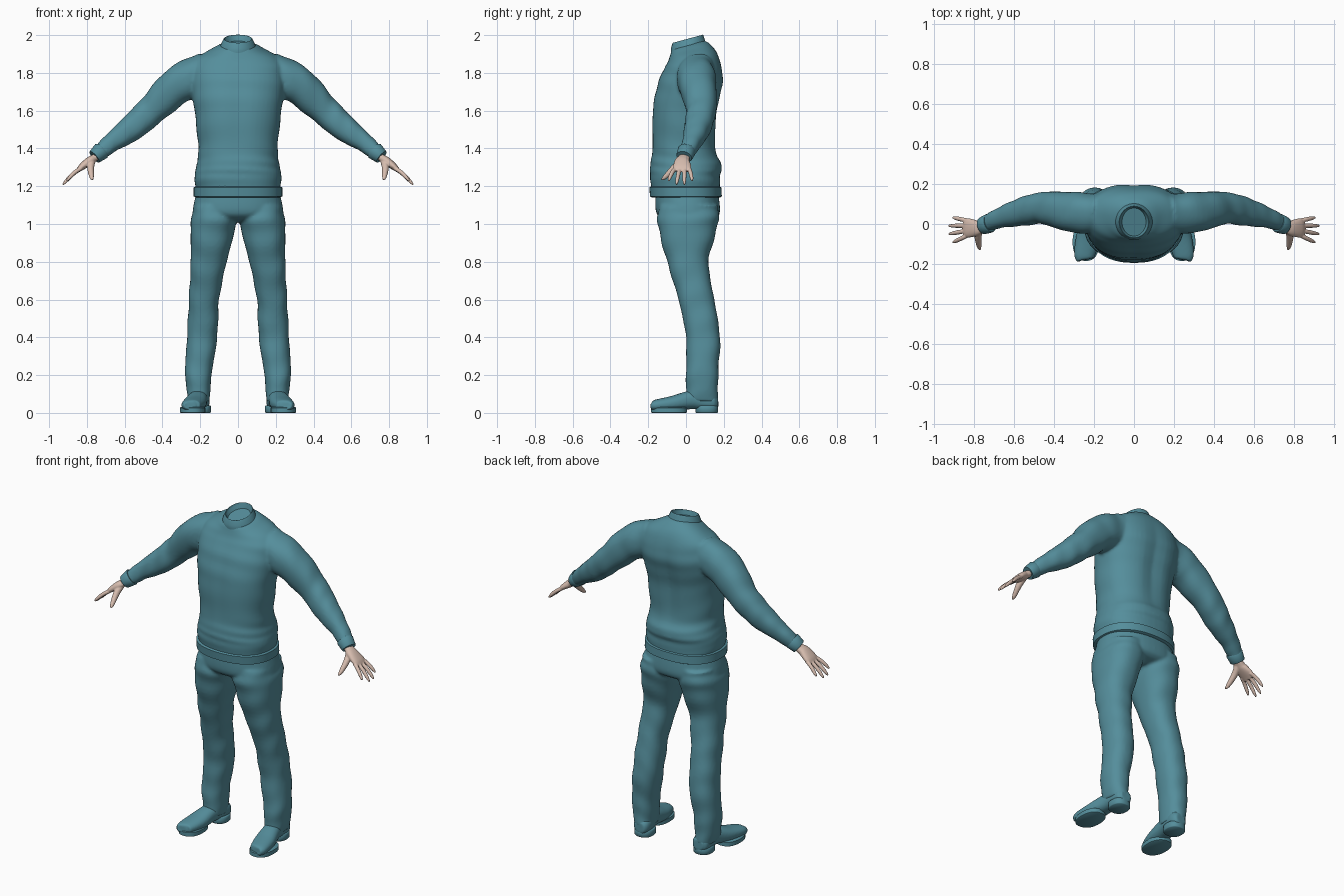
import bpy, bmesh, math
from mathutils import Vector

cube = bpy.data.objects.get("Cube")
if cube:
    bpy.data.objects.remove(cube, do_unlink=True)

ACROSS, DEPTH = Vector((1, 0, 0)), Vector((0, 1, 0))
SIDES = {"left": 1, "right": -1}


def material(name, rgb):
    mat = bpy.data.materials.new(name)
    mat.use_nodes = True
    mat.diffuse_color = (*rgb, 1)
    shader = next(node for node in mat.node_tree.nodes if node.type == 'BSDF_PRINCIPLED')
    shader.inputs["Base Color"].default_value = mat.diffuse_color
    return mat


TEAL = material("teal_cloth", (.09, .27, .33))
SKIN = material("skin", (.68, .51, .43))


def spline(rings, steps):
    """Smoothly interpolate ring tuples (x, y, z, half_width, half_depth)."""
    result = []
    for i in range(len(rings) - 1):
        before, start, end = rings[max(i - 1, 0)], rings[i], rings[i + 1]
        after = rings[min(i + 2, len(rings) - 1)]
        for s in range(steps):
            t = s / steps
            ease = t * t * (3 - 2 * t)
            leave, arrive = t * (1 - t) ** 2 / 2, t * t * (t - 1) / 2
            result.append([b + (c - b) * ease + (c - a) * leave + (d - b) * arrive
                           for a, b, c, d in zip(before, start, end, after)])
    return result + [list(rings[-1])]


def loft(bm, rings, side=None, power=2.3, mirror=1, steps=8, fold=0, count=48):
    """Skin superellipse rings; they lie level unless a side direction is given."""
    stations = spline(rings, steps)
    centres = [Vector(station[:3]) for station in stations]
    loops = []
    for i, (centre, station) in enumerate(zip(centres, stations)):
        u, v = ACROSS, DEPTH
        if side:
            tangent = centres[min(i + 1, len(centres) - 1)] - centres[max(i - 1, 0)]
            v = tangent.cross(side).normalized()
            u = v.cross(tangent).normalized()
        loop = []
        for k in range(count):
            angle = math.tau * k / count
            c, s = math.cos(angle), math.sin(angle)
            crease = 1 + fold * math.sin(i + 2 * s + c) * math.cos(angle - i / steps)
            point = centre + u * (station[3] * crease * math.copysign(abs(c) ** (2 / power), c))
            point += v * (station[4] * crease * math.copysign(abs(s) ** (2 / power), s))
            point.x *= mirror
            loop.append(bm.verts.new(point))
        loops.append(loop)
    for low, high in zip(loops, loops[1:]):
        for k in range(count):
            bm.faces.new((low[k - 1], low[k], high[k], high[k - 1]))
    bm.faces.new(loops[0])
    bm.faces.new(loops[-1])


def level(z, left, right, front, back):
    """A level ring given by its extents."""
    return ((left + right) / 2, (front + back) / 2, z, (right - left) / 2, (back - front) / 2)


def body(rows):
    """Centred level rings from rows of height, half width, front and back."""
    return [level(z, -width, width, front, back) for z, width, front, back in rows]


def tube(rows):
    """Round rings from rows of position and radius."""
    return [(*row, row[-1]) for row in rows]


def band(start, end):
    """A straight band with slightly rounded rims."""
    def rim(ring, other):
        inset = [a + (b - a) * .1 for a, b in zip(ring[:3], other[:3])]
        return (*ring[:3], ring[3] * .94, ring[4] * .94), (*inset, *ring[3:])
    return [*rim(start, end), *reversed(rim(end, start))]


def lean(bm):
    """Tilt the neckline so it rises toward the back."""
    for vert in bm.verts:
        t = min(max((vert.co.z - 1.82) * 8, 0), 1)
        vert.co.z += .27 * (vert.co.y - .01) * t * t * (3 - 2 * t)


def finish(bm, name, mat, voxel=None):
    """Make the object; a voxel size blends overlapping parts into one skin."""
    bmesh.ops.recalc_face_normals(bm, faces=bm.faces)
    mesh = bpy.data.meshes.new(name)
    bm.to_mesh(mesh)
    bm.free()
    mesh.materials.append(mat)
    part = bpy.data.objects.new(name, mesh)
    bpy.context.collection.objects.link(part)
    bpy.ops.object.select_all(action='DESELECT')
    part.select_set(True)
    bpy.context.view_layer.objects.active = part
    bpy.ops.object.shade_smooth_by_angle(angle=math.radians(50))
    if voxel:
        blend = part.modifiers.new("blend", 'REMESH')
        blend.mode, blend.voxel_size, blend.use_smooth_shade = 'VOXEL', voxel, True
        relax = part.modifiers.new("relax", 'SMOOTH')
        relax.iterations = 3


# Sweater: body and sleeves blended together
bm = bmesh.new()
loft(bm, body([
    (1.16, .22, -.18, .18), (1.25, .23, -.19, .18), (1.31, .22, -.19, .19),
    (1.4, .21, -.18, .16), (1.6, .23, -.18, .17), (1.75, .25, -.15, .2),
    (1.86, .23, -.1, .18), (1.93, .12, -.08, .12), (1.95, .08, -.07, .09)]), fold=.01)

# Hollow along the spine and between the chest muscles
for vert in bm.verts:
    height = (vert.co.z - 1.3) / .6
    if 0 < height < 1:
        hollow = math.sin(math.pi * height) * math.exp(-(vert.co.x / .05) ** 2)
        vert.co.y -= hollow * (.014 if vert.co.y > 0 else -.006)

sleeve = tube([(.17, .05, 1.8, .1), (.31, .06, 1.74, .1), (.45, .08, 1.61, .08),
               (.56, .06, 1.51, .07), (.67, .03, 1.43, .05), (.74, 0, 1.37, .04)])
for mirror in SIDES.values():
    loft(bm, sleeve, DEPTH, mirror=mirror, fold=.03)
lean(bm)
finish(bm, "sweater", TEAL, .009)

# Ribbed hem
bm = bmesh.new()
loft(bm, band(*body([(1.14, .235, -.19, .19), (1.2, .235, -.195, .187)])), steps=1)
finish(bm, "sweater_hem", TEAL)

# Collar: outer wall, rim and inner wall
bm = bmesh.new()
loft(bm, body([(1.92, .1, -.08, .11), (1.95, .09, -.08, .1), (1.98, .075, -.07, .09),
               (1.97, .07, -.065, .085), (1.95, .06, -.06, .08)]), power=2)
lean(bm)
finish(bm, "collar", TEAL)

# Trousers: hips and legs blended together
bm = bmesh.new()
loft(bm, body([(1.17, .22, -.16, .17), (1.07, .24, -.16, .18),
               (1.03, .23, -.13, .16), (1.01, .15, -.07, .1)]))
leg = [level(*row) for row in (
    (1.1, .02, .23, -.14, .17), (1, .01, .25, -.15, .17), (.8, .06, .25, -.1, .12),
    (.6, .1, .26, -.04, .15), (.4, .11, .27, 0, .18), (.2, .14, .28, 0, .17),
    (.06, .15, .26, 0, .17))]
for mirror in SIDES.values():
    loft(bm, leg, mirror=mirror, fold=.03)
finish(bm, "trousers", TEAL, .009)

shoe = [(.2, .17, .06, .03, .03), (.2, .14, .06, .05, .05), (.21, .04, .07, .05, .05),
        (.23, -.07, .05, .06, .04), (.25, -.16, .04, .05, .03), (.25, -.18, .04, .03, .02)]
front_sole = band((.24, -.09, 0, .067, .095), (.24, -.09, .03, .067, .095))
heel = band((.2, .11, 0, .056, .06), (.2, .11, .04, .056, .06))
cuff = band((.72, .005, 1.39, .048, .048), (.76, -.01, 1.355, .044, .04))
palm = [(.73, -.01, 1.37, .03, .02), (.76, -.01, 1.35, .03, .02), (.79, -.02, 1.33, .04, .023),
        (.83, -.02, 1.3, .048, .017), (.85, -.02, 1.28, .04, .01)]
thumb = tube([(.77, -.02, 1.34, .018), (.78, -.06, 1.3, .018),
              (.775, -.11, 1.25, .012), (.77, -.13, 1.235, .004)])

for label, mirror in SIDES.items():
    # Shoe with a separate front sole and heel block
    bm = bmesh.new()
    loft(bm, shoe, ACROSS, mirror=mirror)
    finish(bm, label + "_shoe", TEAL, .006)
    bm = bmesh.new()
    for block in (front_sole, heel):
        loft(bm, block, mirror=mirror, steps=1)
    finish(bm, label + "_sole", TEAL)

    # Sleeve cuff
    bm = bmesh.new()
    loft(bm, cuff, DEPTH, power=2, mirror=mirror, steps=1)
    finish(bm, label + "_cuff", TEAL)

    # Hand: palm, thumb and four fanned fingers blended together
    bm = bmesh.new()
    loft(bm, palm, DEPTH, mirror=mirror)
    loft(bm, thumb, ACROSS, power=2, mirror=mirror)
    for finger in range(4):
        fan = finger - 1.5
        drop = fan * fan * .01
        knuckle = Vector((.83, -.02 - .024 * fan, 1.295))
        tip = Vector((.93 - drop, -.03 - .042 * fan, 1.205 + drop))
        path = []
        for joint in range(9):
            t = joint / 8
            point = knuckle.lerp(tip, t)
            point.z += .008 * math.sin(math.pi * t)
            path.append((*point, .011 * (1 - .6 * t ** 6)))
        loft(bm, tube(path), DEPTH, power=2, mirror=mirror, steps=2)
    finish(bm, label + "_hand", SKIN, .0035)
